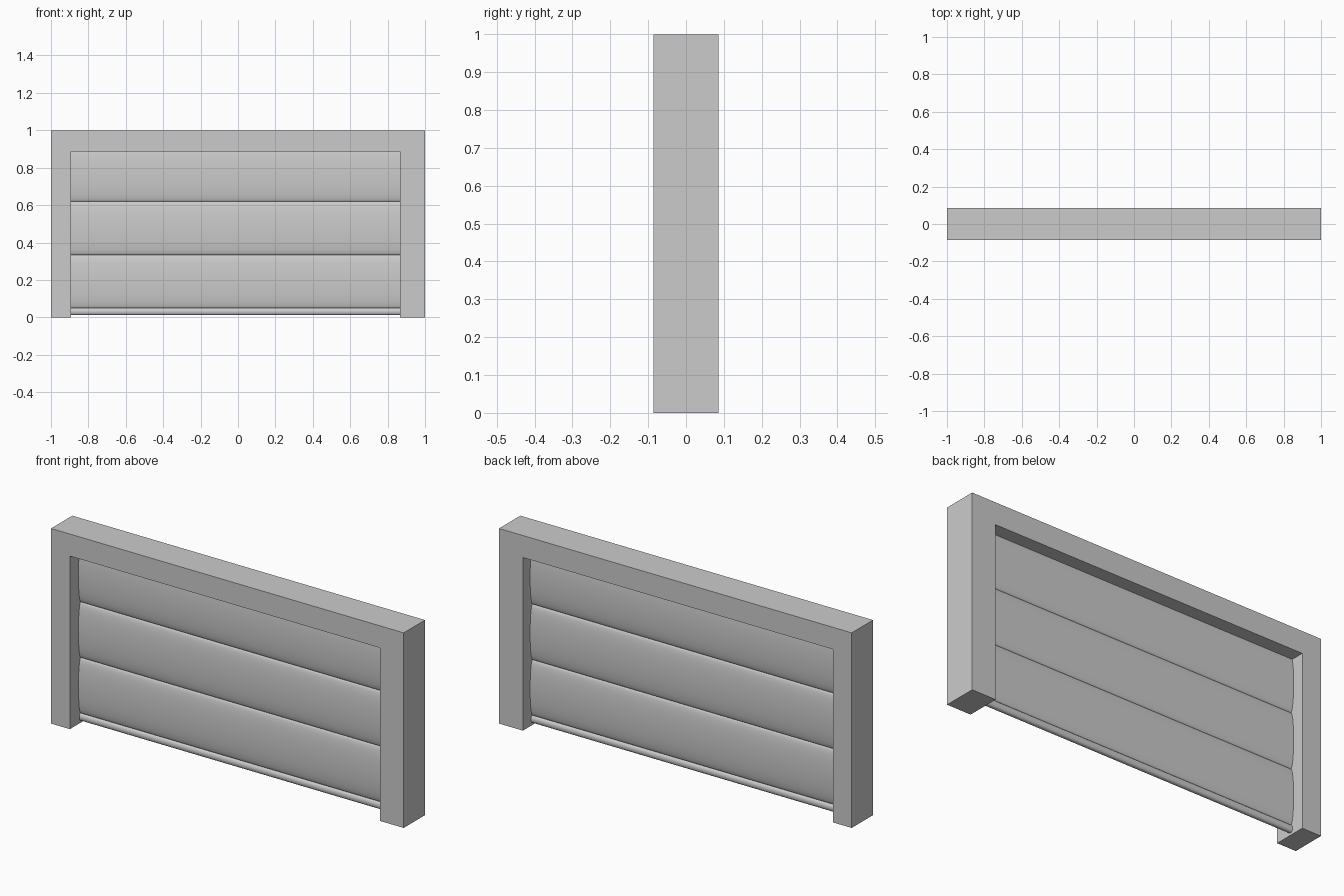
import bpy, bmesh, math

if "Cube" in bpy.data.objects:
    bpy.data.objects.remove(bpy.data.objects["Cube"])


def extrude_profile(name, points, axis_vec, smooth=False):
    """Closed profile of 3D points, extruded along a vector into a solid."""
    bm = bmesh.new()
    face = bm.faces.new([bm.verts.new(p) for p in points])
    res = bmesh.ops.extrude_face_region(bm, geom=[face], use_keep_orig=True)
    moved = [g for g in res["geom"] if isinstance(g, bmesh.types.BMVert)]
    bmesh.ops.translate(bm, verts=moved, vec=axis_vec)
    bmesh.ops.recalc_face_normals(bm, faces=bm.faces)
    mesh = bpy.data.meshes.new(name)
    bm.to_mesh(mesh)
    bm.free()
    obj = bpy.data.objects.new(name, mesh)
    bpy.context.collection.objects.link(obj)
    if smooth:
        bpy.ops.object.select_all(action='DESELECT')
        obj.select_set(True)
        bpy.context.view_layer.objects.active = obj
        bpy.ops.object.shade_smooth_by_angle(angle=math.radians(40))
    return obj


# Door frame: two jambs of unequal width and a lintel in one piece
D = 0.086
LEFT, RIGHT, HEAD = -0.893, 0.865, 0.887
outline = [(-1, 0), (-1, 1), (1, 1), (1, 0),
           (RIGHT, 0), (RIGHT, HEAD), (LEFT, HEAD), (LEFT, 0)]
extrude_profile("door_frame", [(x, -D, z) for x, z in outline], (0, 2 * D, 0))

# Rolling door curtain: bulging slats with a small bottom bead
CENTRE_Y, NECK = 0.005, 0.003
slats = [(0.012, 0.049, 0.012), (0.049, 0.334, 0.019),
         (0.334, 0.619, 0.019), (0.619, 0.904, 0.019)]


def side(sign):
    pts = []
    for i, (z0, z1, bulge) in enumerate(slats):
        steps = 10 if i == 0 else 24
        for k in range(0 if i == 0 else 1, steps + 1):
            a = math.pi * k / steps
            z = (z0 + z1) / 2 - (z1 - z0) / 2 * math.cos(a)
            pts.append((LEFT, CENTRE_Y + sign * (NECK + bulge * math.sin(a)), z))
    return pts


curtain = side(-1) + side(1)[::-1]
extrude_profile("door_curtain", curtain, (RIGHT - LEFT, 0, 0), smooth=True)
